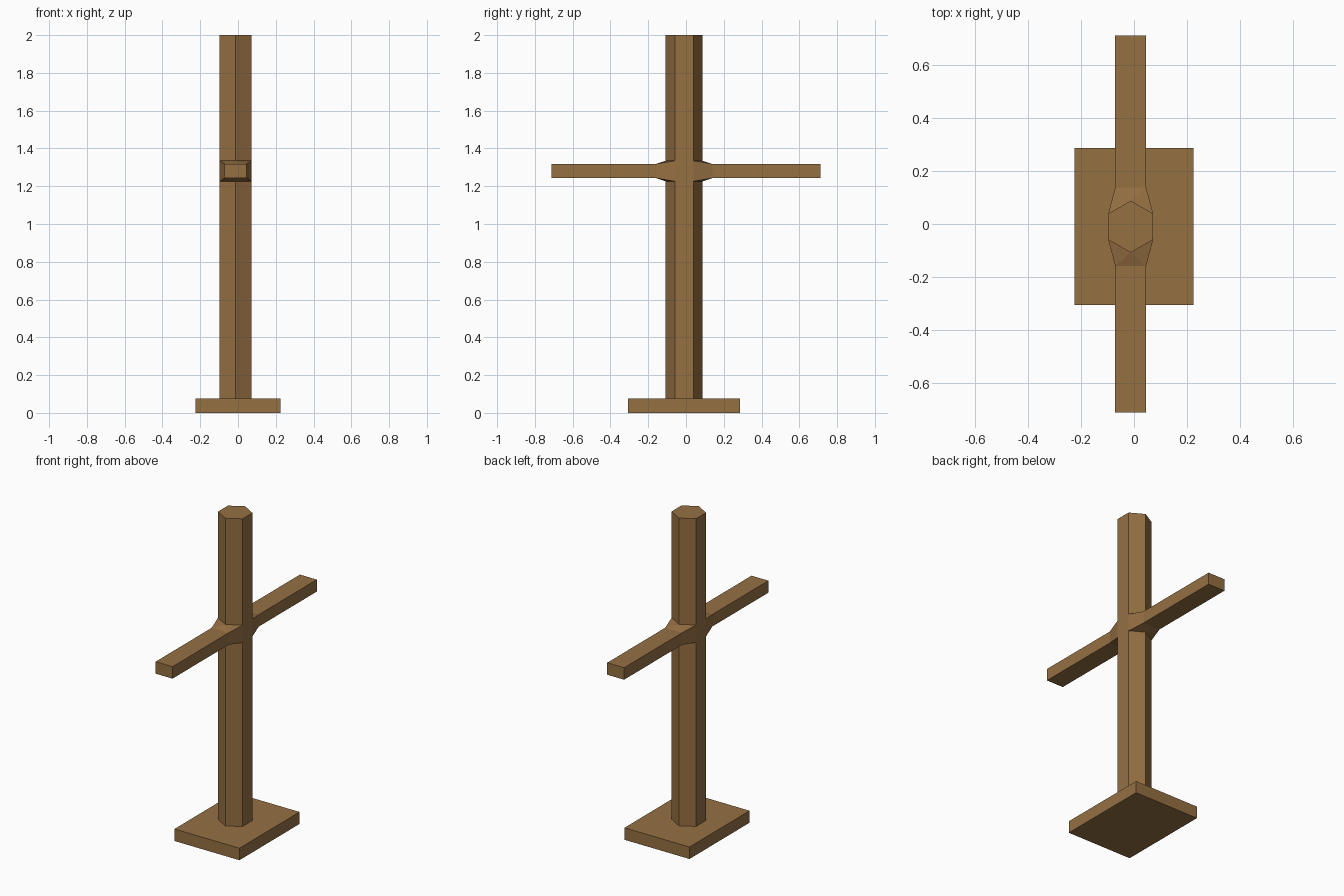
import bpy, bmesh
from math import sin, cos, radians

if "Cube" in bpy.data.objects:
    bpy.data.objects.remove(bpy.data.objects["Cube"])

CX, CY = -0.0125, -0.01          # centre of the post
R = 0.098                        # post radius
LEVELS = (0.075, 1.226, 1.335, 2.0)
ARM_X, ARM_Z = (-0.071, 0.046), (1.243, 1.318)
ARM_END, FLARE = 0.713, 0.149

wood = bpy.data.materials.new("wood")
wood.diffuse_color = (0.30, 0.16, 0.055, 1)
wood.use_nodes = True
wood.node_tree.nodes["Principled BSDF"].inputs["Base Color"].default_value = wood.diffuse_color


def finish(bm, name):
    bmesh.ops.recalc_face_normals(bm, faces=bm.faces)
    mesh = bpy.data.meshes.new(name)
    bm.to_mesh(mesh)
    bm.free()
    mesh.materials.append(wood)
    bpy.context.collection.objects.link(bpy.data.objects.new(name, mesh))


# base slab
bm = bmesh.new()
bmesh.ops.create_cube(bm, size=1)
for v in bm.verts:
    v.co = (v.co.x * 0.45, v.co.y * 0.594 + CY, (v.co.z + 0.5) * LEVELS[0])
finish(bm, "base")

# hexagonal post, open where the arms grow out of it
bm = bmesh.new()
rings = [[bm.verts.new((CX + R * cos(radians(90 + 60 * k)),
                        CY + R * sin(radians(90 + 60 * k)), z))
          for k in range(6)] for z in LEVELS]
for i in range(3):
    for k in range(6):
        if i != 1 or k in (1, 4):
            n = (k + 1) % 6
            bm.faces.new((rings[i][k], rings[i][n], rings[i + 1][n], rings[i + 1][k]))
bm.faces.new(rings[0])
bm.faces.new(rings[3])


# arms: a flare from the post narrowing to a straight bar
def arm(side, right, tip, left):
    def section(y):
        return [bm.verts.new((x, y, z)) for x, z in (
            (ARM_X[1], ARM_Z[0]), (ARM_X[0], ARM_Z[0]),
            (ARM_X[0], ARM_Z[1]), (ARM_X[1], ARM_Z[1]))]
    neck = section(CY + side * FLARE)
    end = section(side * ARM_END)
    lo, hi = rings[1], rings[2]
    for ring, r, l in ((lo, neck[0], neck[1]), (hi, neck[3], neck[2])):
        bm.faces.new((ring[right], ring[tip], r))
        bm.faces.new((ring[tip], l, r))
        bm.faces.new((ring[tip], ring[left], l))
    bm.faces.new((lo[right], hi[right], neck[3], neck[0]))
    bm.faces.new((lo[left], hi[left], neck[2], neck[1]))
    for k in range(4):
        n = (k + 1) % 4
        bm.faces.new((neck[k], neck[n], end[n], end[k]))
    bm.faces.new(end)


arm(1, 5, 0, 1)
arm(-1, 4, 3, 2)
finish(bm, "post_with_arms")
